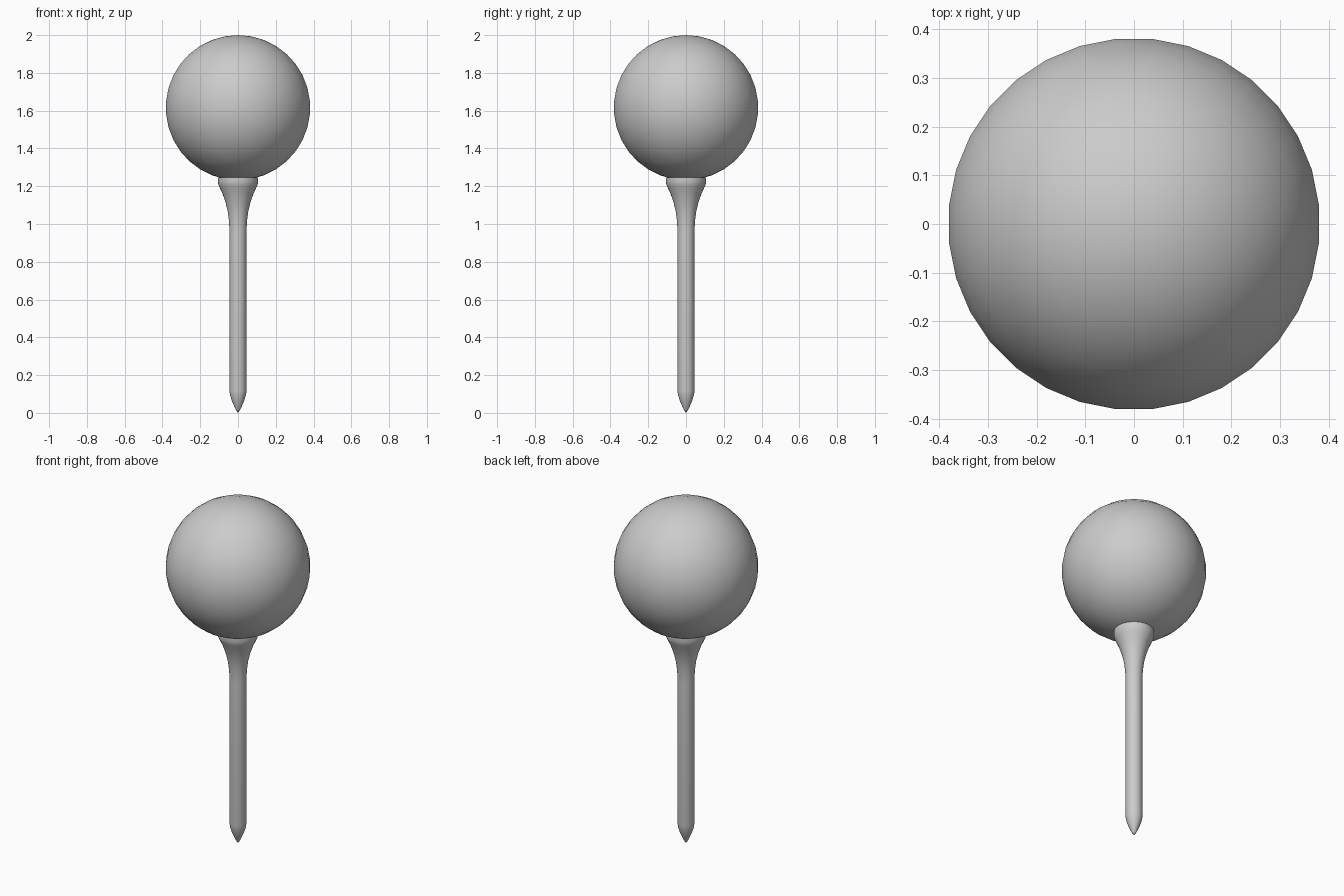
import bpy, bmesh, math
from mathutils import Matrix

if "Cube" in bpy.data.objects:
    bpy.data.objects.remove(bpy.data.objects["Cube"])


def finish(name, bm, angle):
    bmesh.ops.recalc_face_normals(bm, faces=bm.faces)
    me = bpy.data.meshes.new(name)
    bm.to_mesh(me)
    bm.free()
    ob = bpy.data.objects.new(name, me)
    bpy.context.collection.objects.link(ob)
    bpy.ops.object.select_all(action='DESELECT')
    ob.select_set(True)
    bpy.context.view_layer.objects.active = ob
    bpy.ops.object.shade_smooth_by_angle(angle=math.radians(angle))
    return ob


def lathe(name, profile, steps, angle):
    bm = bmesh.new()
    verts = [bm.verts.new((r, 0, z)) for r, z in profile]
    edges = [bm.edges.new(p) for p in zip(verts, verts[1:])]
    bmesh.ops.spin(bm, geom=verts + edges, cent=(0, 0, 0), axis=(0, 0, 1),
                   angle=math.tau, steps=steps)
    bmesh.ops.remove_doubles(bm, verts=bm.verts, dist=1e-5)
    return finish(name, bm, angle)


R, CZ = 0.384, 1.616

# Ball, turned half a segment so that flats face the axes
bm = bmesh.new()
bmesh.ops.create_uvsphere(
    bm, u_segments=32, v_segments=17, radius=R,
    matrix=Matrix.Translation((0, 0, CZ)) @ Matrix.Rotation(math.pi / 32, 4, 'Z'))
finish("ball", bm, 60)

# Tee: pointed tip, straight shaft, flared head with a dished seat under the ball
tee = [(0, 0), (0.012, 0.017), (0.032, 0.062), (0.042, 0.095), (0.045, 0.115),
       (0.045, 0.95), (0.047, 1.01), (0.054, 1.065), (0.066, 1.115),
       (0.083, 1.163), (0.098, 1.195), (0.105, 1.212), (0.107, 1.225),
       (0.107, 1.247), (0.10, 1.247), (0.06, 1.235), (0, 1.23)]
lathe("tee", tee, 32, 40)
